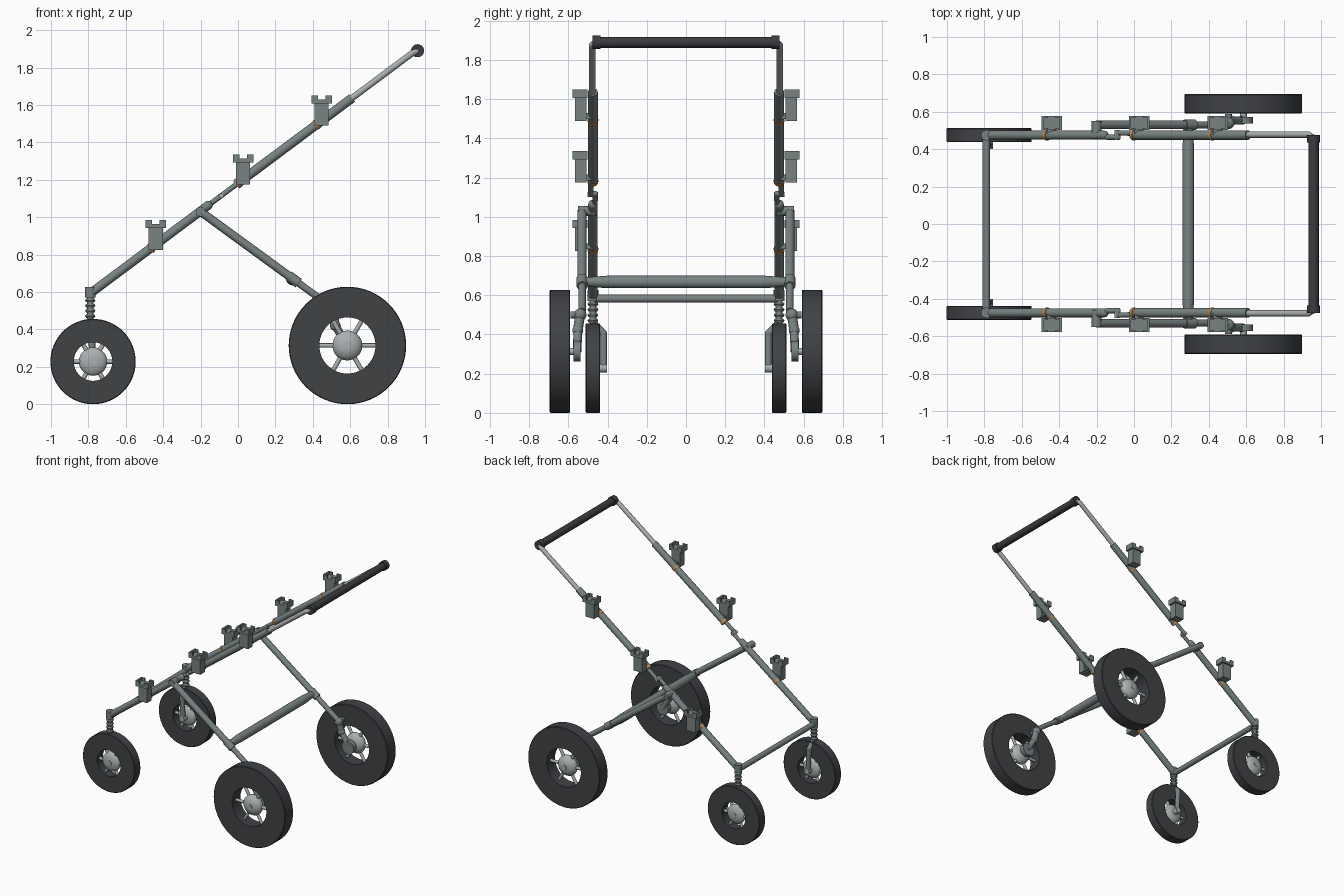
import bpy, bmesh, math
from mathutils import Vector, Matrix

cube = bpy.data.objects.get("Cube")
if cube:
    bpy.data.objects.remove(cube, do_unlink=True)


def material(name, rgb):
    m = bpy.data.materials.new(name)
    m.use_nodes = True
    m.diffuse_color = (*rgb, 1)
    m.node_tree.nodes["Principled BSDF"].inputs["Base Color"].default_value = (*rgb, 1)
    return m


RUBBER = material("dark rubber", (0.05, 0.054, 0.06))
FRAME = material("grey metal", (0.19, 0.225, 0.225))
LIGHT = material("light metal", (0.40, 0.43, 0.43))
GRIP = material("dark grip", (0.045, 0.045, 0.052))
ORANGE = material("orange band", (0.60, 0.25, 0.06))


def finish(name, bm, mat, smooth=True):
    bmesh.ops.recalc_face_normals(bm, faces=bm.faces)
    me = bpy.data.meshes.new(name)
    bm.to_mesh(me)
    bm.free()
    me.materials.append(mat)
    ob = bpy.data.objects.new(name, me)
    bpy.context.collection.objects.link(ob)
    if smooth:
        bpy.ops.object.select_all(action='DESELECT')
        ob.select_set(True)
        bpy.context.view_layer.objects.active = ob
        bpy.ops.object.shade_smooth_by_angle(angle=math.radians(40))
    return ob


def add_rod(bm, a, b, r, r2=None, sides=24):
    a, b = Vector(a), Vector(b)
    turn = (b - a).to_track_quat('Z', 'Y').to_matrix().to_4x4()
    bmesh.ops.create_cone(bm, cap_ends=True, segments=sides, radius1=r,
                          radius2=r if r2 is None else r2, depth=(b - a).length,
                          matrix=Matrix.Translation((a + b) / 2) @ turn)


def add_ball(bm, p, r, squash=1):
    bmesh.ops.create_uvsphere(bm, u_segments=24, v_segments=14, radius=r,
                              matrix=Matrix.Translation(p) @ Matrix.Diagonal((1, squash, 1, 1)))


def add_box(bm, lo, hi):
    lo, hi = Vector(lo), Vector(hi)
    size = [abs(c) for c in hi - lo]
    bmesh.ops.create_cube(bm, size=1, matrix=Matrix.Translation((lo + hi) / 2)
                          @ Matrix.Diagonal((*size, 1)))


def tube(name, points, r, mat):
    """Round tube through points, with balls at the bends."""
    bm = bmesh.new()
    for a, b in zip(points, points[1:]):
        add_rod(bm, a, b, r)
    for p in points[1:-1]:
        add_ball(bm, p, r)
    return finish(name, bm, mat)


def wheel(name, x, y, radius, half, hole, hub):
    # tyre: rectangular section spun about the axle
    bm = bmesh.new()
    b = 0.004
    section = [(hole, -half), (radius - b, -half), (radius, b - half),
               (radius, half - b), (radius - b, half), (hole, half)]
    vs = [bm.verts.new((x + r, y + w, radius)) for r, w in section]
    edges = [bm.edges.new((vs[i], vs[(i + 1) % len(vs)])) for i in range(len(vs))]
    bmesh.ops.spin(bm, geom=vs + edges, cent=(x, y, radius), axis=(0, 1, 0),
                   angle=math.tau, steps=64)
    bmesh.ops.remove_doubles(bm, verts=bm.verts, dist=1e-4)
    finish(name + "_tyre", bm, RUBBER)
    # domed hub with six spokes
    bm = bmesh.new()
    c = Vector((x, y, radius))
    add_ball(bm, c, hub, half * 0.92 / hub)
    add_rod(bm, c - Vector((0, half * 0.97, 0)), c + Vector((0, half * 0.97, 0)), 0.02)
    for i in range(6):
        a = i * math.tau / 6
        d = Vector((math.cos(a), 0, math.sin(a)))
        add_rod(bm, c + d * hub * 0.5, c + d * (hole + 0.01), 0.012, sides=12)
    finish(name + "_hub", bm, LIGHT)


def rail(x, y):
    """Point on the sloping side rail."""
    return Vector((x, y, 0.6 + (x + 0.78) * 0.746))


def holder(name, x, z, s):
    """Socket with a notched, hollow top."""
    bm = bmesh.new()
    add_box(bm, (x - 0.038, s * 0.508, z - 0.16), (x + 0.038, s * 0.566, z - 0.04))
    add_box(bm, (x - 0.055, s * 0.502, z - 0.043), (x + 0.055, s * 0.578, z - 0.022))
    for k in (-1, 1):
        add_box(bm, (x + k * 0.042, s * 0.502, z - 0.023), (x + k * 0.055, s * 0.578, z))
        for y in (0.502, 0.568):
            add_box(bm, (x + k * 0.02, s * y, z - 0.023), (x + k * 0.043, s * (y + 0.01), z))
    add_box(bm, (x - 0.025, s * 0.475, z - 0.15), (x + 0.025, s * 0.51, z - 0.12))
    finish(name, bm, FRAME, smooth=False)


LEG_TOP, LEG_MID, LEG_END = (-0.2, 1.03), (0.3, 0.665), (0.5, 0.519)

for s, side in ((-1, "front"), (1, "back")):
    Y = s * 0.475

    def at(x, y, z):
        return Vector((x, s * y, z))

    wheel(side + "_small_wheel", -0.775, Y, 0.228, 0.037, 0.103, 0.076)
    wheel(side + "_large_wheel", 0.585, s * 0.643, 0.314, 0.052, 0.15, 0.08)

    # sloping side rail in sections
    tube(side + "_lower_rail", [rail(-0.785, Y), rail(-0.16, Y)], 0.024, FRAME)
    bm = bmesh.new()
    add_ball(bm, rail(-0.16, Y), 0.024)
    finish(side + "_lower_rail_cap", bm, FRAME)
    tube(side + "_upper_rail", [rail(-0.01, Y), rail(0.61, Y)], 0.025, FRAME)
    tube(side + "_handle_rod", [rail(0.59, s * 0.478), rail(0.93, s * 0.478), at(0.96, 0.46, 1.89)],
         0.017, LIGHT)

    # folding hinge
    tube(side + "_hinge_link", [rail(-0.17, s * 0.465), rail(-0.085, s * 0.463),
                                rail(-0.085, s * 0.487), rail(0.0, s * 0.485)], 0.014, FRAME)
    z = rail(-0.09, 0).z
    tube(side + "_hinge_pin", [at(-0.09, 0.45, z), at(-0.09, 0.502, z)], 0.013, LIGHT)

    # sockets and their bands
    for n, (x, z, bx) in enumerate(((-0.44, 0.985, -0.465), (0.027, 1.335, 0.0),
                                    (0.447, 1.65, 0.42))):
        holder(f"{side}_socket_{n + 1}", x, z, s)
        tube(f"{side}_socket_band_{n + 1}", [rail(bx - 0.006, Y), rail(bx + 0.006, Y)],
             0.0275, ORANGE)

    # rear leg, pivot and sliding section
    tube(side + "_leg", [at(LEG_TOP[0], 0.53, LEG_TOP[1]), at(LEG_MID[0], 0.53, LEG_MID[1])],
         0.023, FRAME)
    tube(side + "_leg_collar", [at(0.27, 0.53, 0.687), at(0.325, 0.53, 0.647)], 0.028, FRAME)
    tube(side + "_leg_pivot", [at(-0.2, 0.46, 1.03), at(-0.2, 0.55, 1.03)], 0.026, FRAME)
    tube(side + "_leg_extension", [at(LEG_MID[0], 0.53, LEG_MID[1]), at(LEG_END[0], 0.53, LEG_END[1])],
         0.019, FRAME)

    # wheel arm and axle
    bm = bmesh.new()
    add_ball(bm, at(0.505, 0.54, 0.50), 0.032)
    add_rod(bm, at(0.505, 0.54, 0.50), at(0.52, 0.552, 0.42), 0.025)
    add_ball(bm, at(0.52, 0.552, 0.42), 0.028)
    add_rod(bm, at(0.52, 0.552, 0.42), at(0.585, 0.555, 0.314), 0.022)
    add_rod(bm, at(0.585, 0.538, 0.314), at(0.585, 0.573, 0.314), 0.052)
    finish(side + "_wheel_arm", bm, FRAME)
    tube(side + "_arm_pin", [at(0.505, 0.53, 0.50), at(0.505, 0.588, 0.50)], 0.018, FRAME)
    tube(side + "_large_axle", [at(0.585, 0.57, 0.314), at(0.585, 0.643, 0.314)], 0.018, LIGHT)

    # sprung post above the small wheel
    bm = bmesh.new()
    add_rod(bm, at(-0.79, 0.475, 0.57), at(-0.79, 0.475, 0.628), 0.028)
    add_rod(bm, at(-0.79, 0.475, 0.45), at(-0.79, 0.475, 0.58), 0.018)
    finish(side + "_post", bm, FRAME)
    bm = bmesh.new()
    for i in range(4):
        z = 0.462 + i * 0.028
        add_rod(bm, at(-0.79, 0.475, z), at(-0.79, 0.475, z + 0.009), 0.022, 0.028)
        add_rod(bm, at(-0.79, 0.475, z + 0.009), at(-0.79, 0.475, z + 0.018), 0.028, 0.022)
    finish(side + "_spring", bm, FRAME)

    # single-sided fork and axle
    tube(side + "_fork", [at(-0.79, 0.475, 0.462), at(-0.785, 0.42, 0.405),
                          at(-0.775, 0.42, 0.215)], 0.018, FRAME)
    tube(side + "_small_axle", [at(-0.775, 0.402, 0.228), at(-0.775, 0.475, 0.228)], 0.022, LIGHT)

    # end cap of the handle
    tube(side + "_handle_cap", [at(0.96, 0.437, 1.89), at(0.96, 0.477, 1.89)], 0.035, GRIP)

# bars joining the two sides
tube("handle_grip", [(0.96, -0.45, 1.89), (0.96, 0.45, 1.89)], 0.028, GRIP)
tube("lower_crossbar", [(-0.79, -0.475, 0.583), (-0.79, 0.475, 0.583)], 0.021, FRAME)
bm = bmesh.new()
add_rod(bm, (0.29, -0.4, 0.668), (0.29, 0.4, 0.668), 0.032)
for s in (-1, 1):
    add_rod(bm, (0.29, s * 0.4, 0.668), (0.29, s * 0.52, 0.668), 0.032, 0.023)
finish("leg_crossbar", bm, FRAME)
